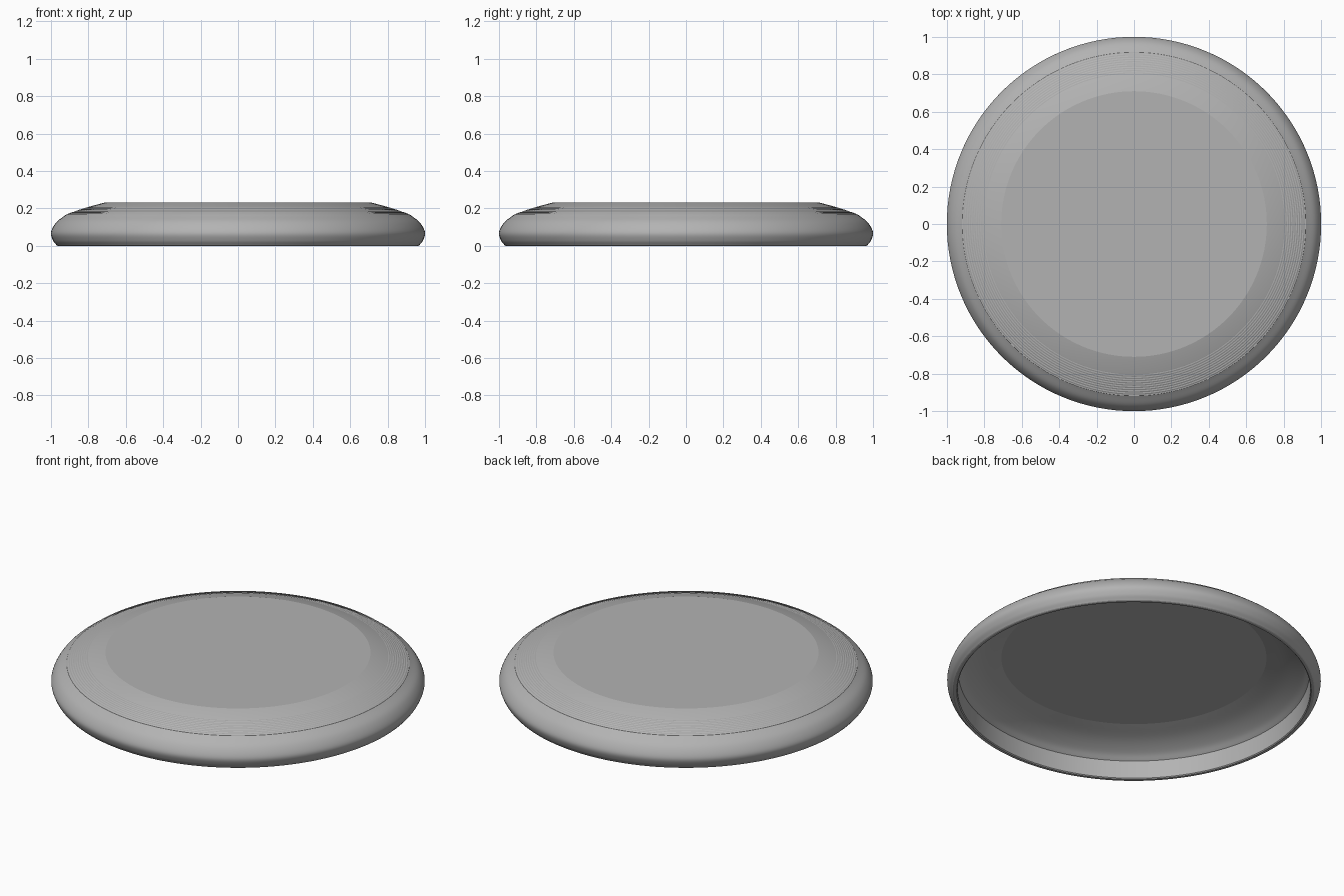
import bpy, bmesh, math
from mathutils import Vector
from mathutils.geometry import interpolate_bezier

if "Cube" in bpy.data.objects:
    bpy.data.objects.remove(bpy.data.objects["Cube"])

SIDES = 128


def curve(points, steps):
    """Smooth (radius, height) curve through the given points."""
    p = [Vector((r, z, 0)) for r, z in points]
    p = [2 * p[0] - p[1]] + p + [2 * p[-1] - p[-2]]
    out = []
    for a, b, c, d in zip(p, p[1:], p[2:], p[3:]):
        seg = interpolate_bezier(b, b + (c - a) / 6, c - (d - b) / 6, c, steps + 1)
        out += [(v.x, v.y) for v in seg[:-1]]
    return out + [tuple(points[-1])]


def lathe(name, profile):
    bm = bmesh.new()
    rings = []
    for r, z in profile:
        rings.append([bm.verts.new((r * math.cos(2 * math.pi * i / SIDES),
                                    r * math.sin(2 * math.pi * i / SIDES), z))
                      for i in range(SIDES)])
    for low, high in zip(rings, rings[1:]):
        for i in range(SIDES):
            j = (i + 1) % SIDES
            bm.faces.new((low[i], low[j], high[j], high[i]))
    bm.faces.new(rings[0])
    bm.faces.new(rings[-1])
    bmesh.ops.recalc_face_normals(bm, faces=bm.faces)
    mesh = bpy.data.meshes.new(name)
    bm.to_mesh(mesh)
    bm.free()
    obj = bpy.data.objects.new(name, mesh)
    bpy.context.collection.objects.link(obj)
    bpy.context.view_layer.objects.active = obj
    obj.select_set(True)
    bpy.ops.object.shade_smooth_by_angle(angle=math.radians(14))
    return obj


# Shoulder with very fine concentric grip ridges
shoulder = [(0.71, 0.232), (0.80, 0.208)]
for k in range(10):
    t = k / 10
    r, z = 0.80 + 0.12 * t, 0.208 - 0.036 * t - 0.006 * t * t
    shoulder += [(r + 0.005, z - 0.0022), (r + 0.011, z - 0.0030)]

# Rounded outer rim, bottom lip and hollow underside
rim = curve([(0.92, 0.166), (0.972, 0.125), (1.0, 0.072), (0.99, 0.03), (0.97, 0.003)], 6)
lip = [(0.965, 0.0), (0.95, 0.0), (0.945, 0.005)]
hollow = curve([(0.94, 0.108), (0.90, 0.139), (0.82, 0.175), (0.71, 0.204)], 5)

disc = lathe("flying_disc", shoulder + rim + lip + hollow)

# Mid-grey plastic
plastic = bpy.data.materials.new("grey_plastic")
plastic.diffuse_color = (0.45, 0.45, 0.45, 1)
plastic.use_nodes = True
plastic.node_tree.nodes["Principled BSDF"].inputs["Base Color"].default_value = plastic.diffuse_color
disc.data.materials.append(plastic)
